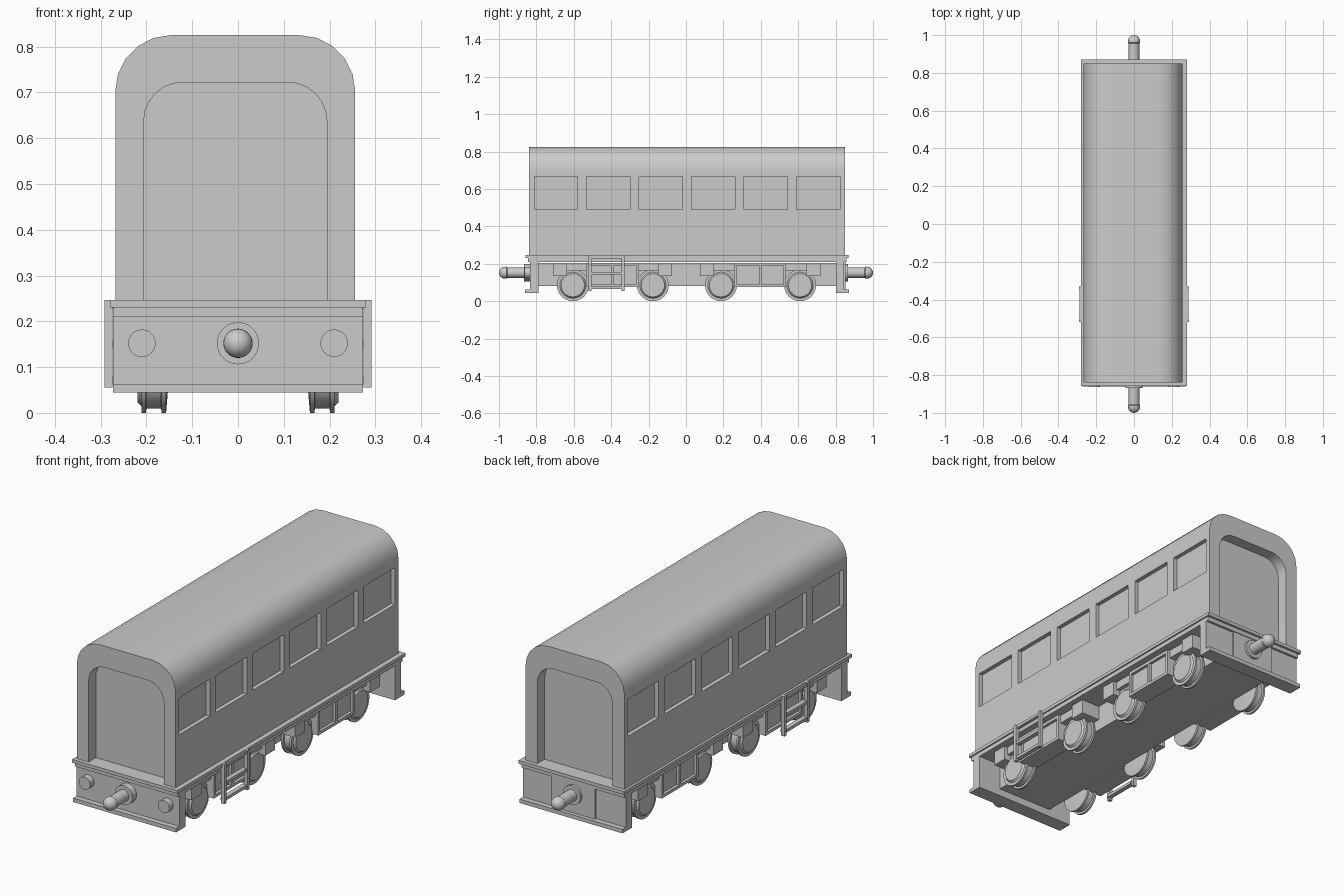
import bpy, bmesh, math
from mathutils import Matrix

if "Cube" in bpy.data.objects:
    bpy.data.objects.remove(bpy.data.objects["Cube"])

OX, OY = -0.006, 0.006        # slight offset of the coach shell


def make(name, bm):
    bmesh.ops.recalc_face_normals(bm, faces=bm.faces)
    me = bpy.data.meshes.new(name)
    bm.to_mesh(me)
    bm.free()
    ob = bpy.data.objects.new(name, me)
    bpy.context.collection.objects.link(ob)
    return ob


def boxes(name, spans):
    """One object from (x0, x1, y0, y1, z0, z1) spans."""
    bm = bmesh.new()
    for x0, x1, y0, y1, z0, z1 in spans:
        m = Matrix.Translation(((x0 + x1) / 2, (y0 + y1) / 2, (z0 + z1) / 2))
        m = m @ Matrix.Diagonal((abs(x1 - x0), y1 - y0, z1 - z0, 1))
        bmesh.ops.create_cube(bm, size=1, matrix=m)
    return make(name, bm)


def arch(xc, hw, z0, z1, r, n):
    """Round-topped doorway outline in x, z."""
    pts = [(xc - hw, z0), (xc + hw, z0)]
    for side, start in ((1, 0), (-1, 90)):
        for i in range(n + 1):
            a = math.radians(start + 90 * i / n)
            pts.append((xc + side * (hw - r) + r * math.cos(a), z1 - r + r * math.sin(a)))
    return pts


def prism(name, pts, y0, y1):
    bm = bmesh.new()
    f = bm.faces.new([bm.verts.new((x, y0, z)) for x, z in pts])
    ext = bmesh.ops.extrude_face_region(bm, geom=[f])
    for v in ext["geom"]:
        if isinstance(v, bmesh.types.BMVert):
            v.co.y = y1
    return make(name, bm)


def lathe(name, profile, axis, centre, sides=32):
    """Revolve (distance, radius) points round the x or y axis."""
    bm = bmesh.new()
    vs = [bm.verts.new((r, 0, d)) for d, r in profile]
    es = [bm.edges.new(p) for p in zip(vs, vs[1:])]
    bmesh.ops.spin(bm, geom=vs + es, cent=(0, 0, 0), axis=(0, 0, 1),
                   angle=math.tau, steps=sides)
    bmesh.ops.remove_doubles(bm, verts=bm.verts, dist=1e-5)
    rot = Matrix.Rotation(math.pi / 2, 4, 'Y') if axis == 'x' else Matrix.Rotation(-math.pi / 2, 4, 'X')
    bmesh.ops.transform(bm, matrix=Matrix.Translation(centre) @ rot, verts=bm.verts)
    return make(name, bm)


def cut(ob, cutter):
    mod = ob.modifiers.new("cut", 'BOOLEAN')
    mod.operation = 'DIFFERENCE'
    mod.solver = 'EXACT'
    mod.object = cutter
    cutter.hide_render = True
    bpy.context.view_layer.objects.active = ob
    bpy.ops.object.modifier_apply(modifier=mod.name)
    bpy.data.objects.remove(cutter)


# coach shell with recessed windows and end panels
shell = prism("coach_body", arch(OX, 0.262, 0.235, 0.825, 0.122, 5), OY - 0.845, OY + 0.845)
wins = []
for s in (-1, 1):
    for i in range(6):
        y = OY + (i - 2.5) * 0.2805
        a, b = sorted((OX + s * 0.242, OX + s * 0.32))
        wins.append((a, b, y - 0.116, y + 0.116, 0.49, 0.667))
cut(shell, boxes("window_cutter", wins))
for s in (-1, 1):
    a, b = sorted((OY + s * 0.79, OY + s * 0.92))
    cut(shell, prism("end_cutter", arch(OX, 0.2, 0.246, 0.722, 0.085, 6), a, b))

# floor plates and the block between the wheels
boxes("sole_plate", [(-0.28, 0.28, OY - 0.864, OY + 0.864, 0.23, 0.246)])
boxes("floor_plate", [(-0.273, 0.273, OY - 0.852, OY + 0.852, 0.209, 0.231)])
boxes("underframe_block", [(-0.15, 0.15, OY - 0.8, OY + 0.8, 0.08, 0.205)])

# end beams with bottom lip
for name, s in (("front", -1), ("back", 1)):
    y = sorted((OY + s * 0.795, OY + s * 0.84))
    lip = sorted((OY + s * 0.795, OY + s * 0.866))
    boxes(name + "_beam", [(-0.273, 0.273, *y, 0.06, 0.212)])
    boxes(name + "_beam_lip", [(-0.273, 0.273, *lip, 0.044, 0.063)])
    # coupler with flange and domed tip
    tip = [(0.968 + 0.032 * math.sin(t), 0.032 * math.cos(t))
           for t in [math.pi / 2 * i / 6 for i in range(7)]]
    tip[-1] = (1.0, 0)
    prof = [(0.83, 0), (0.83, 0.046), (0.867, 0.046), (0.867, 0.028), (0.955, 0.028),
            (0.96, 0.032)] + tip
    lathe(name + "_coupler", [(s * d, r) for d, r in prof], 'y', (0, 0, 0.152))
boxes("back_coupler_plate", [(-0.115, 0.115, OY + 0.83, OY + 0.848, 0.063, 0.21)])

# buffers on the front beam
for s in (-1, 1):
    lathe("buffer", [(-0.82, 0), (-0.82, 0.03), (-0.864, 0.03), (-0.864, 0)], 'y', (s * 0.21, 0, 0.152))

# wheels with rims on both edges and a raised hub disc
wheel = [(0.15, 0), (0.157, 0.085), (0.167, 0.085), (0.168, 0.075), (0.2, 0.075),
         (0.201, 0.085), (0.211, 0.085), (0.211, 0.07), (0.22, 0.062), (0.22, 0)]
for y in (-0.605, -0.177, 0.187, 0.61):
    for s in (-1, 1):
        lathe("wheel", [(s * d, r) for d, r in wheel], 'x', (0, y, 0.085))

# bogie side frames: panel, raised borders, arms over the wheels, end boxes
for y0, y1, ya, yb in ((-0.605, -0.177, -0.71, -0.075), (0.187, 0.61, 0.075, 0.72)):
    p0, p1 = y0 + 0.07, y1 - 0.075
    mid = (p0 + p1) / 2
    for s in (-1, 1):
        spans = [(0.15, 0.232, p0, p1, 0.075, 0.205),
                 (0.15, 0.232, ya, yb, 0.165, 0.205),
                 (0.15, 0.25, ya, ya + 0.075, 0.135, 0.205),
                 (0.15, 0.25, yb - 0.075, yb, 0.135, 0.205),
                 (0.225, 0.246, p0, p1, 0.075, 0.089),
                 (0.225, 0.246, p0, p1, 0.19, 0.205)]
        for c in (p0 + 0.007, mid, p1 - 0.007):
            spans.append((0.225, 0.246, c - 0.007, c + 0.007, 0.085, 0.195))
        boxes("bogie_frame", [(*sorted((s * a, s * b)), *rest) for a, b, *rest in spans])

# steps hung on each side
for s in (-1, 1):
    spans = [(0.274, 0.292, y - 0.008, y + 0.008, 0.055, 0.246) for y in (-0.512, -0.338)]
    spans += [(0.265, 0.288, -0.51, -0.34, z - 0.007, z + 0.007) for z in (0.072, 0.15, 0.235)]
    boxes("side_steps", [(*sorted((s * a, s * b)), *rest) for a, b, *rest in spans])

# smooth the curved faces, keep edges sharp
bpy.ops.object.select_all(action='SELECT')
bpy.context.view_layer.objects.active = shell
bpy.ops.object.shade_smooth_by_angle(angle=math.radians(30))
